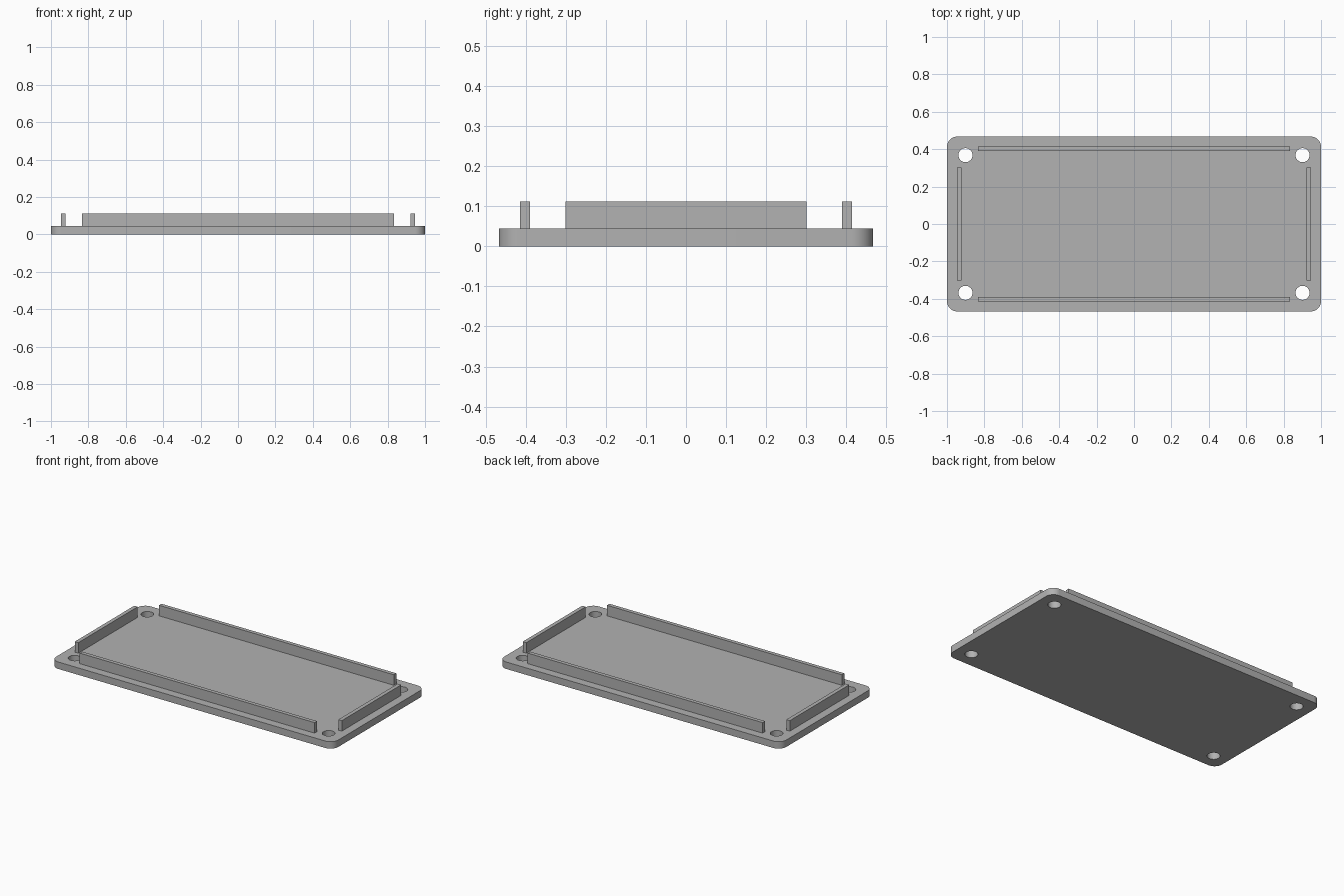
import bpy, bmesh
from math import radians
from mathutils import Matrix

if "Cube" in bpy.data.objects:
    bpy.data.objects.remove(bpy.data.objects["Cube"])

HALF_X, HALF_Y = 1.0, 0.467
PLATE_H, WALL_TOP = 0.0445, 0.112
CORNER_R, HOLE_R = 0.054, 0.0375

grey = bpy.data.materials.new("mid grey")
grey.use_nodes = True
colour = (0.445, 0.445, 0.445, 1)
grey.diffuse_color = colour
grey.node_tree.nodes["Principled BSDF"].inputs["Base Color"].default_value = colour


def add_object(name, bm):
    mesh = bpy.data.meshes.new(name)
    bm.to_mesh(mesh)
    bm.free()
    mesh.materials.append(grey)
    obj = bpy.data.objects.new(name, mesh)
    bpy.context.collection.objects.link(obj)
    return obj


def box(x0, x1, y0, y1, z0, z1):
    bm = bmesh.new()
    centre = Matrix.Translation(((x0 + x1) / 2, (y0 + y1) / 2, (z0 + z1) / 2))
    size = Matrix.Diagonal((x1 - x0, y1 - y0, z1 - z0, 1))
    bmesh.ops.create_cube(bm, size=1, matrix=centre @ size)
    return bm


# Base plate with rounded vertical corners
bm = box(-HALF_X, HALF_X, -HALF_Y, HALF_Y, 0, PLATE_H)
upright = [e for e in bm.edges if abs(e.verts[0].co.z - e.verts[1].co.z) > 0.01]
bmesh.ops.bevel(bm, geom=upright, offset=CORNER_R, segments=12, profile=0.5, affect='EDGES')
plate = add_object("base_plate", bm)

# Screw holes through the four corners
bm = bmesh.new()
for sx in (-1, 1):
    for sy in (-1, 1):
        bmesh.ops.create_cone(bm, cap_ends=True, segments=48, radius1=HOLE_R, radius2=HOLE_R, depth=0.3,
                              matrix=Matrix.Translation((sx * 0.901, sy * 0.368, 0)))
cutter = add_object("screw_hole_cutter", bm)
cutter.hide_render = True

cut = plate.modifiers.new("screw holes", 'BOOLEAN')
cut.operation = 'DIFFERENCE'
cut.solver = 'EXACT'
cut.object = cutter
bpy.context.view_layer.objects.active = plate
plate.select_set(True)
bpy.ops.object.modifier_apply(modifier=cut.name)
bpy.data.objects.remove(cutter)
bpy.ops.object.shade_smooth_by_angle(angle=radians(30))

# Locating ribs standing on the plate
for side, s in (("front", -1), ("back", 1)):
    y0, y1 = sorted((s * 0.389, s * 0.414))
    add_object(side + "_rib", box(-0.833, 0.833, y0, y1, PLATE_H, WALL_TOP))
for side, s in (("right", -1), ("left", 1)):
    x0, x1 = sorted((s * 0.922, s * 0.947))
    add_object(side + "_rib", box(x0, x1, -0.301, 0.301, PLATE_H, WALL_TOP))
